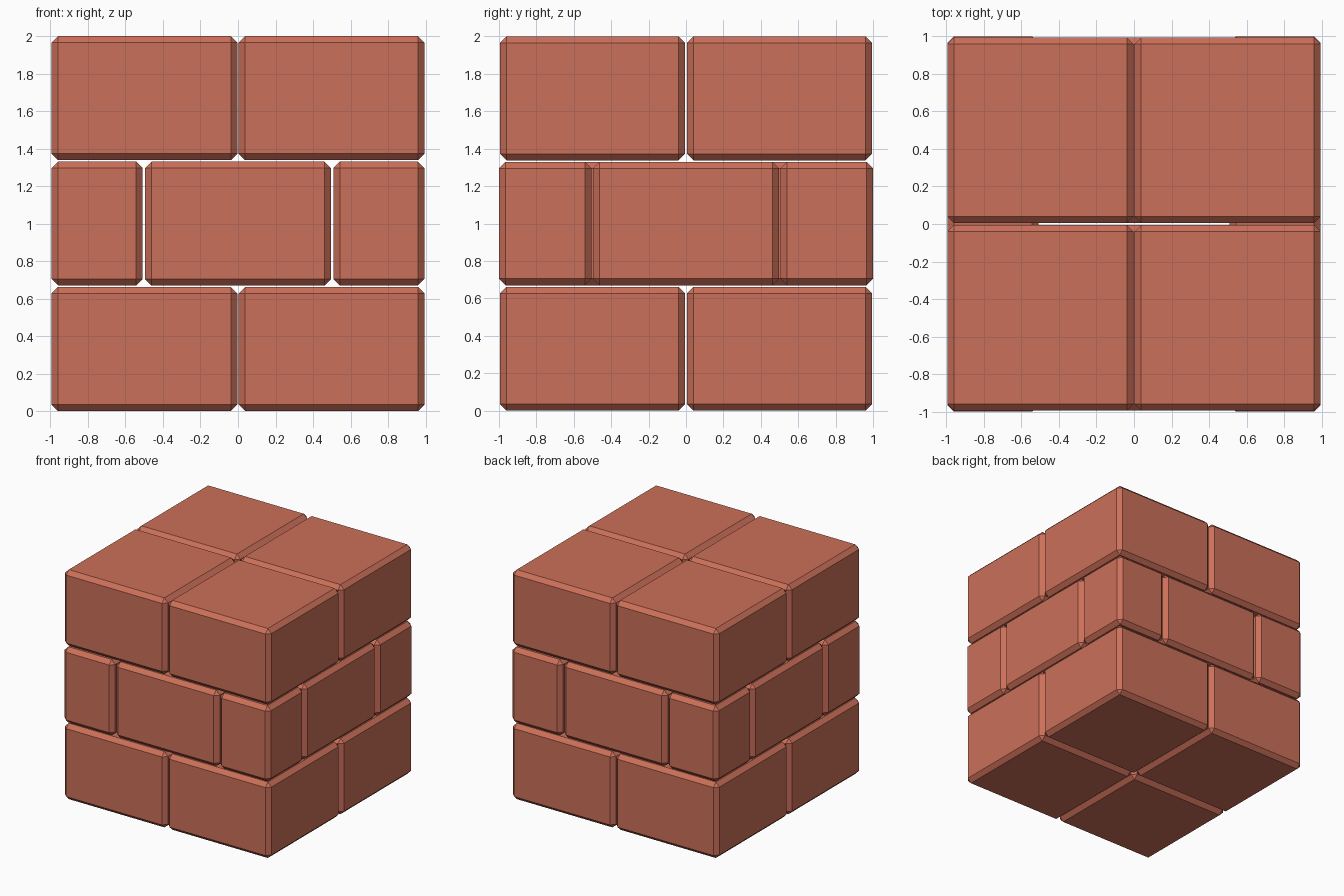
import bpy, bmesh
from mathutils import Vector

if "Cube" in bpy.data.objects:
    bpy.data.objects.remove(bpy.data.objects["Cube"])

mat = bpy.data.materials.new("red_clay")
mat.diffuse_color = (0.6, 0.16, 0.1, 1)
mat.use_nodes = True
mat.node_tree.nodes["Principled BSDF"].inputs["Base Color"].default_value = mat.diffuse_color
CHAMFER = 0.035


def brick(name, xs, ys, zs):
    """Chamfered block spanning the given ranges."""
    lo, hi = (Vector(v) for v in zip(xs, ys, zs))
    bm = bmesh.new()
    bmesh.ops.create_cube(bm, size=1)
    for v in bm.verts:
        v.co = v.co * (hi - lo)
    bmesh.ops.bevel(bm, geom=bm.edges[:], offset=CHAMFER, segments=1,
                    affect='EDGES', profile=0.5)
    mesh = bpy.data.meshes.new(name)
    bm.to_mesh(mesh)
    bm.free()
    mesh.materials.append(mat)
    ob = bpy.data.objects.new(name, mesh)
    ob.location = (lo + hi) / 2
    bpy.context.collection.objects.link(ob)


# spans along each axis
X_HALVES = [(-0.995, -0.003), (0.003, 0.995)]
Y_HALVES = [(-0.995, -0.005), (0.005, 0.995)]
Y_THIRDS = [(-1.0, -0.505), (-0.497, 0.497), (0.505, 1.0)]
X_SIDES = [(-0.995, -0.508), (0.508, 0.995)]
X_CENTRE = (-0.497, 0.497)
BOTTOM, MIDDLE, TOP = (0, 0.662), (0.67, 1.33), (1.338, 2.0)

# bottom and top courses: two by two blocks
for course, zs in (("bottom", BOTTOM), ("top", TOP)):
    for xs in X_HALVES:
        for ys in Y_HALVES:
            brick(course + "_brick", xs, ys, zs)

# middle course: two long centre bricks, three bricks down each side
for ys in Y_HALVES:
    brick("middle_centre_brick", X_CENTRE, ys, MIDDLE)
for xs in X_SIDES:
    for ys in Y_THIRDS:
        brick("middle_side_brick", xs, ys, MIDDLE)
